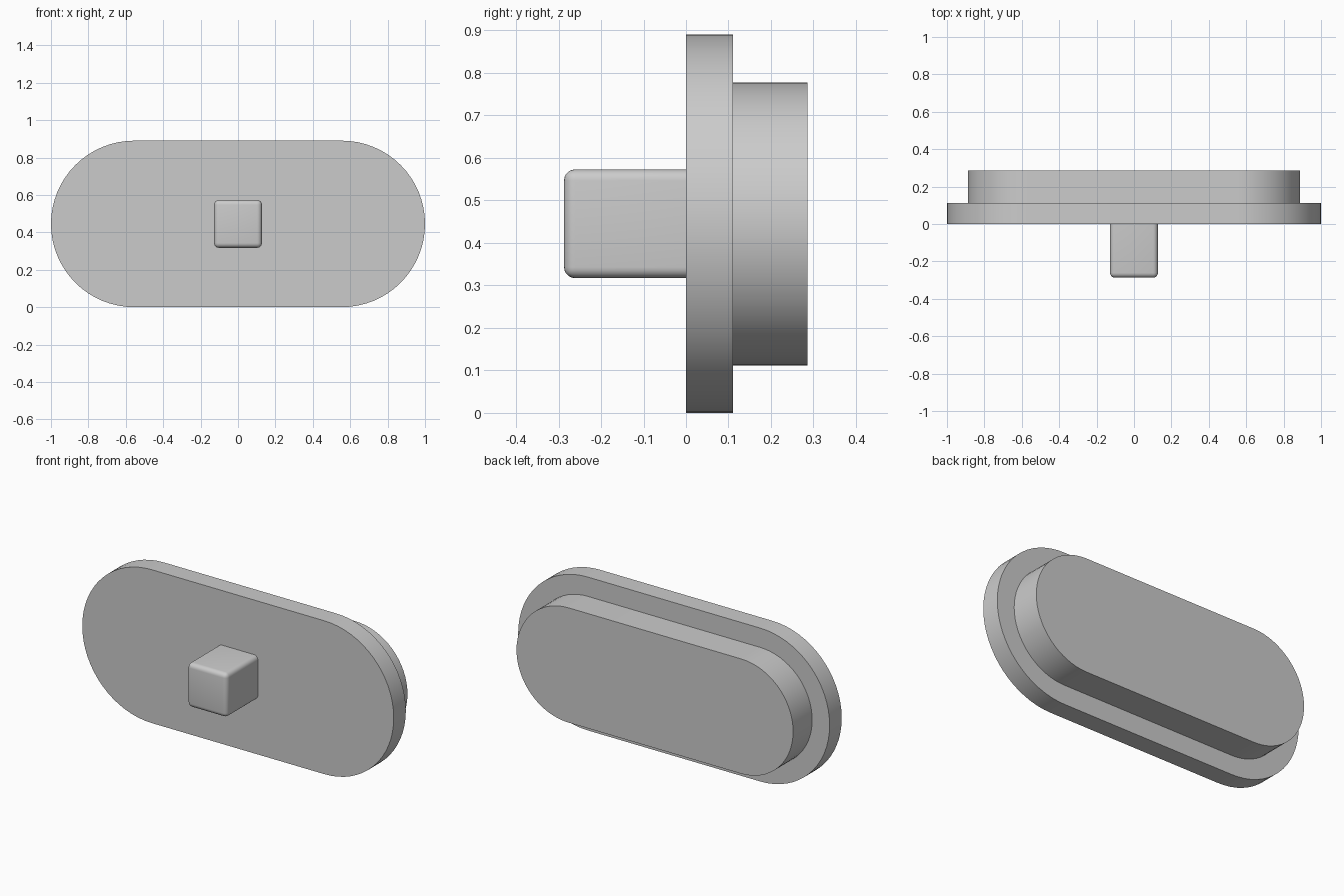
import bpy
import bmesh
from math import pi, sin, cos, radians
from mathutils import Matrix

cube = bpy.data.objects.get("Cube")
if cube:
    bpy.data.objects.remove(cube, do_unlink=True)

MID_Z = 0.445      # height of the shared centre line
ARC_X = 0.555      # centres of the rounded ends
ARC_STEPS = 32

grey = bpy.data.materials.new("plain grey")
grey.use_nodes = True
colour = (0.6, 0.6, 0.6, 1)
grey.diffuse_color = colour
grey.node_tree.nodes["Principled BSDF"].inputs["Base Color"].default_value = colour


def finish(name, bm):
    """Turn a bmesh into a smooth-shaded object with sharp rims."""
    bmesh.ops.recalc_face_normals(bm, faces=bm.faces)
    mesh = bpy.data.meshes.new(name)
    bm.to_mesh(mesh)
    bm.free()
    mesh.materials.append(grey)
    obj = bpy.data.objects.new(name, mesh)
    bpy.context.collection.objects.link(obj)
    bpy.ops.object.select_all(action='DESELECT')
    obj.select_set(True)
    bpy.context.view_layer.objects.active = obj
    bpy.ops.object.shade_smooth_by_angle(angle=radians(30))
    return obj


def stadium(name, radius, y_front, y_back):
    """Slab with two straight sides and two half-round ends."""
    bm = bmesh.new()
    outline = []
    for side, start in ((1, -pi / 2), (-1, pi / 2)):
        for i in range(ARC_STEPS + 1):
            a = start + pi * i / ARC_STEPS
            outline.append(bm.verts.new((side * ARC_X + radius * cos(a), y_front,
                                         MID_Z + radius * sin(a))))
    face = bm.faces.new(outline)
    top = bmesh.ops.extrude_face_region(bm, geom=[face], use_keep_orig=True)
    moved = [v for v in top["geom"] if isinstance(v, bmesh.types.BMVert)]
    bmesh.ops.translate(bm, verts=moved, vec=(0, y_back - y_front, 0))
    return finish(name, bm)


# Wide front plate and the smaller raised body behind it
stadium("front_plate", 0.445, 0, 0.111)
stadium("rear_body", 0.333, 0.111, 0.286)

# Square knob, rounded everywhere except where it meets the plate
front, back, width = -0.287, 0.01, 0.256
bm = bmesh.new()
bmesh.ops.create_cube(bm, size=1, matrix=Matrix.Translation((0, (front + back) / 2, MID_Z))
                      @ Matrix.Diagonal((width, back - front, width, 1)))
rounded = [e for e in bm.edges if any(v.co.y < 0 for v in e.verts)]
bmesh.ops.bevel(bm, geom=rounded, offset=0.026, offset_type='OFFSET', segments=5,
                profile=0.5, affect='EDGES')
finish("knob", bm)
